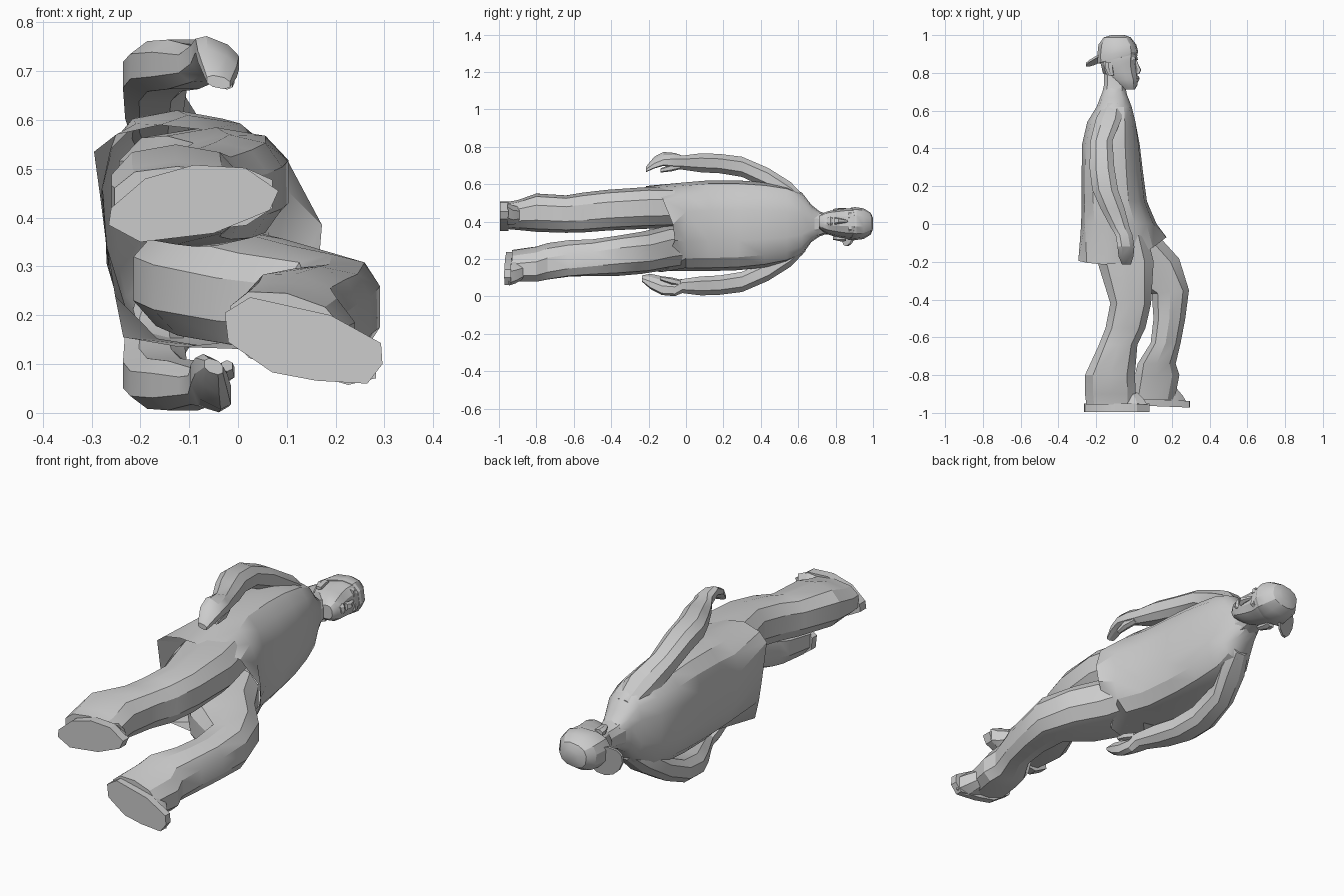
import bpy, bmesh, math
from mathutils import Matrix

cube = bpy.data.objects.get("Cube")
if cube:
    bpy.data.objects.remove(cube, do_unlink=True)

grey = bpy.data.materials.new("plain_grey")
grey.use_nodes = True
GREY = (0.6, 0.6, 0.6, 1)
grey.diffuse_color = GREY
grey.node_tree.nodes["Principled BSDF"].inputs["Base Color"].default_value = GREY

MID = 0.385  # z of the body's plane of symmetry


def finish(name, bm, angle=28):
    bmesh.ops.recalc_face_normals(bm, faces=bm.faces)
    me = bpy.data.meshes.new(name)
    bm.to_mesh(me)
    bm.free()
    me.materials.append(grey)
    ob = bpy.data.objects.new(name, me)
    bpy.context.collection.objects.link(ob)
    bpy.ops.object.select_all(action='DESELECT')
    ob.select_set(True)
    bpy.context.view_layer.objects.active = ob
    bpy.ops.object.shade_smooth_by_angle(angle=math.radians(angle))


def loft(name, sections, n=10, power=0.8, mirror=False, hem=None,
         yaw=0.0, pivot=(0, 0, 0)):
    """Rings along y: (y, x0, x1, z0, z1, slope of y over x, shear of z over x,
    skew of x over z). An optional hem of n points ends the loft, left open."""
    bm = bmesh.new()
    rings = []
    for s in sections:
        y, x0, x1, z0, z1, slope, shear, skew = (tuple(s) + (0, 0, 0))[:8]
        ring = []
        for k in range(n):
            a = 2 * math.pi * (k + 0.5) / n
            c, d = math.cos(a), math.sin(a)
            dx = math.copysign(abs(c) ** power, c) * (x1 - x0) / 2
            dz = math.copysign(abs(d) ** power, d) * (z1 - z0) / 2
            ring.append(bm.verts.new(((x0 + x1) / 2 + dx + skew * dz, y + slope * dx,
                                      (z0 + z1) / 2 + dz + shear * dx)))
        rings.append(ring)
    bm.faces.new(rings[0])
    if hem:
        rings.append([bm.verts.new(p) for p in hem])
    else:
        bm.faces.new(rings[-1])
    for a, b in zip(rings, rings[1:]):
        for k in range(n):
            bm.faces.new((a[k], a[(k + 1) % n], b[(k + 1) % n], b[k]))
    if mirror:
        for v in bm.verts:
            v.co.z = 2 * MID - v.co.z
    if yaw:
        bmesh.ops.rotate(bm, verts=bm.verts, cent=pivot,
                         matrix=Matrix.Rotation(yaw, 3, 'Y'))
    finish(name, bm)


def slab(name, outline, y0, y1, tilt=0.0):
    """Outline in x and z, thickened along y; tilt drops y with x."""
    bm = bmesh.new()
    rings = [[bm.verts.new((x, y - tilt * x, z)) for x, z in outline] for y in (y0, y1)]
    n = len(outline)
    for k in range(n):
        bm.faces.new((rings[0][k], rings[0][(k + 1) % n], rings[1][(k + 1) % n], rings[1][k]))
    for r in rings:
        bm.faces.new(r)
    finish(name, bm)


# Loose shirt with an uneven open hem, flat at the back and flared in front
HEM = [(0.172, -0.07, 0.385), (0.10, -0.125, 0.52), (0.0, -0.165, 0.56),
       (-0.07, -0.205, 0.58), (-0.16, -0.215, 0.59), (-0.25, -0.205, 0.57),
       (-0.295, -0.195, 0.535), (-0.282, -0.195, 0.44), (-0.268, -0.195, 0.34),
       (-0.252, -0.195, 0.24), (-0.235, -0.19, 0.155), (-0.12, -0.18, 0.135),
       (0.03, -0.13, 0.13), (0.165, -0.06, 0.30)]
loft("shirt", [
    (0.72, -0.16, -0.05, 0.325, 0.45), (0.67, -0.18, -0.03, 0.29, 0.49),
    (0.62, -0.20, -0.01, 0.22, 0.555), (0.54, -0.25, 0.01, 0.18, 0.59),
    (0.42, -0.275, 0.03, 0.155, 0.61, 0, 0, -0.04),
    (0.28, -0.275, 0.045, 0.14, 0.62, 0, 0, -0.06),
    (0.12, -0.275, 0.065, 0.135, 0.62, 0, 0, -0.08),
    (0.0, -0.275, 0.115, 0.135, 0.61, 0, 0, -0.1)],
    n=14, power=0.72, hem=HEM)

# Arms, bent slightly forward; the hands curl differently
arm = [
    (0.64, -0.16, -0.06, 0.44, 0.53), (0.56, -0.205, -0.06, 0.48, 0.615),
    (0.44, -0.235, -0.11, 0.57, 0.69), (0.30, -0.24, -0.10, 0.635, 0.75),
    (0.18, -0.225, -0.08, 0.655, 0.765), (0.08, -0.18, -0.045, 0.66, 0.768),
    (-0.02, -0.125, -0.02, 0.675, 0.755)]
left_hand = [
    (-0.06, -0.10, -0.005, 0.685, 0.765, 0, -0.2),
    (-0.12, -0.09, 0.005, 0.705, 0.765, 0, -0.4),
    (-0.17, -0.085, 0.0, 0.69, 0.74, 0, -0.4),
    (-0.215, -0.065, -0.015, 0.665, 0.69, 0, -0.2)]
right_hand = [
    (-0.06, -0.105, -0.015, 0.685, 0.765, 0, 0.3),
    (-0.13, -0.10, -0.012, 0.67, 0.755, 0, 0.5),
    (-0.19, -0.09, -0.02, 0.655, 0.725, 0, 0.5),
    (-0.235, -0.07, -0.03, 0.66, 0.69, 0, 0.3)]
thumb = [(-0.03, -0.06, -0.02, 0.68, 0.715), (-0.08, -0.045, -0.005, 0.668, 0.705),
         (-0.135, -0.035, -0.01, 0.662, 0.685)]
for side, hand, flip in (("left", left_hand, False), ("right", right_hand, True)):
    loft(side + "_arm", arm + hand, n=8, mirror=flip)
    loft(side + "_thumb", thumb, n=6, mirror=flip)

# Baggy trouser legs, the second stepping forward
loft("left_trouser_leg", [
    (0.05, -0.25, 0.05, 0.37, 0.58), (-0.20, -0.20, 0.11, 0.362, 0.585),
    (-0.42, -0.13, 0.095, 0.352, 0.57), (-0.55, -0.155, 0.065, 0.342, 0.555),
    (-0.64, -0.19, 0.022, 0.34, 0.54), (-0.80, -0.265, 0.01, 0.345, 0.55),
    (-0.90, -0.265, 0.015, 0.355, 0.515), (-0.955, -0.258, 0.01, 0.36, 0.505)])
loft("right_trouser_leg", [
    (0.05, -0.22, 0.08, 0.16, 0.39), (-0.11, -0.18, 0.15, 0.14, 0.375, 0.2),
    (-0.24, -0.05, 0.245, 0.12, 0.345, 0.4), (-0.36, 0.09, 0.295, 0.11, 0.325, 0.1),
    (-0.50, 0.10, 0.275, 0.11, 0.305, 0, -0.1), (-0.63, 0.085, 0.25, 0.105, 0.30, 0, -0.2),
    (-0.74, 0.015, 0.225, 0.09, 0.285, 0, -0.2), (-0.80, 0.0, 0.245, 0.08, 0.265, 0, -0.2),
    (-0.93, -0.02, 0.22, 0.085, 0.245, 0, -0.2)])

# Shoes: flat sole plus toe box
slab("left_sole", [(-0.265, 0.385), (-0.20, 0.35), (-0.05, 0.368), (0.065, 0.415),
                   (0.083, 0.455), (0.015, 0.502), (-0.09, 0.508), (-0.19, 0.48),
                   (-0.26, 0.42)], -0.95, -0.995)
slab("right_sole", [(-0.027, 0.205), (0.025, 0.237), (0.19, 0.20), (0.293, 0.143),
                    (0.296, 0.10), (0.265, 0.06), (0.16, 0.066), (0.07, 0.083),
                    (-0.02, 0.145)], -0.925, -0.96, 0.04)
loft("left_toe_box", [(-0.89, -0.10, 0.02, 0.39, 0.48), (-0.925, -0.12, 0.055, 0.38, 0.49),
                      (-0.955, -0.15, 0.078, 0.375, 0.50, 0, 0.1)], n=8)
loft("right_toe_box", [(-0.87, 0.08, 0.23, 0.10, 0.20, 0, -0.3),
                       (-0.91, 0.07, 0.265, 0.08, 0.20, 0, -0.3),
                       (-0.945, 0.05, 0.29, 0.07, 0.20, -0.04, -0.3)], n=8)

# Neck and head, turned slightly to one side
PIVOT = (-0.09, 0, 0.388)
TURN = dict(yaw=-0.14, pivot=PIVOT)
loft("neck", [(0.82, -0.16, -0.04, 0.33, 0.445), (0.74, -0.16, -0.045, 0.33, 0.445),
              (0.66, -0.18, -0.03, 0.30, 0.475)])
loft("head", [
    (0.94, -0.18, 0.005, 0.315, 0.46), (0.895, -0.185, 0.018, 0.307, 0.469),
    (0.865, -0.18, 0.014, 0.308, 0.468), (0.845, -0.175, 0.012, 0.31, 0.466),
    (0.80, -0.165, 0.018, 0.318, 0.458), (0.765, -0.13, 0.022, 0.325, 0.451),
    (0.735, -0.09, 0.018, 0.338, 0.438), (0.712, -0.06, 0.005, 0.355, 0.421)],
    n=12, **TURN)
loft("nose", [(0.865, 0.0, 0.016, 0.382, 0.394), (0.815, 0.0, 0.04, 0.372, 0.404),
              (0.795, 0.0, 0.03, 0.368, 0.408)], n=6, **TURN)
loft("lips", [(0.783, 0.0, 0.025, 0.37, 0.406), (0.772, 0.0, 0.031, 0.362, 0.414),
              (0.755, 0.0, 0.024, 0.37, 0.406)], n=8, **TURN)
for side, z in (("left", 0.42), ("right", 0.356)):
    loft(side + "_brow", [(0.885, -0.03, 0.016, z - 0.022, z + 0.022),
                          (0.868, -0.03, 0.018, z - 0.022, z + 0.022)], n=6, **TURN)
for side, z in (("left", 0.463), ("right", 0.313)):
    loft(side + "_ear", [(0.855, -0.145, -0.10, z - 0.014, z + 0.014),
                         (0.83, -0.145, -0.10, z - 0.016, z + 0.016),
                         (0.785, -0.125, -0.095, z - 0.008, z + 0.008)], n=6, **TURN)

# Close cap worn backwards, with its drooping brim behind
loft("cap", [(1.0, -0.12, -0.05, 0.36, 0.416), (0.988, -0.16, -0.018, 0.332, 0.445),
             (0.95, -0.188, 0.012, 0.308, 0.468), (0.90, -0.195, 0.022, 0.301, 0.475, 0.12),
             (0.875, -0.192, 0.018, 0.304, 0.472, 0.25)], n=12, **TURN)
loft("cap_brim", [(0.878, -0.26, -0.14, 0.312, 0.464, 0.55),
                  (0.866, -0.26, -0.14, 0.312, 0.464, 0.55)],
     n=12, power=0.9, yaw=-0.42, pivot=PIVOT)
